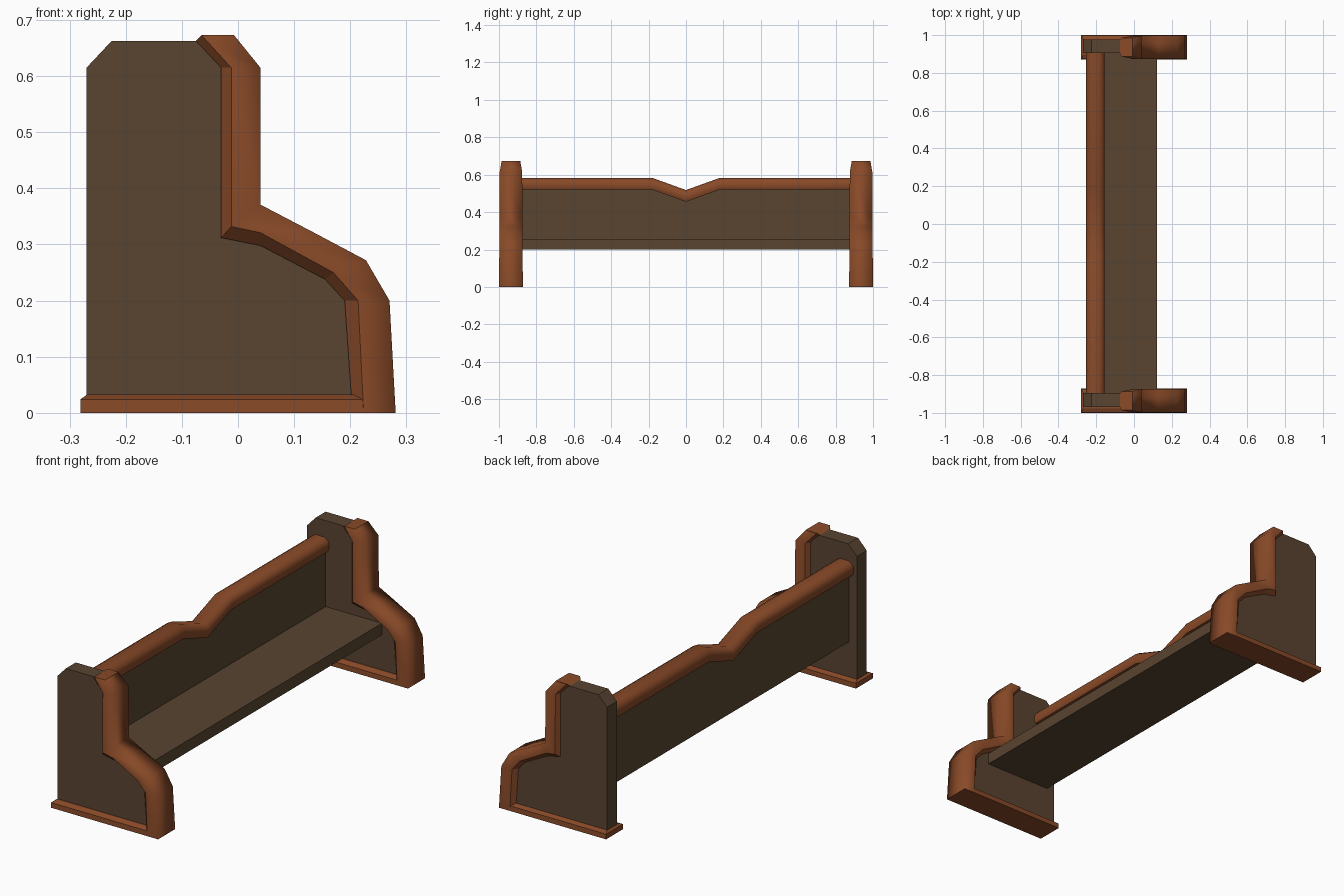
import bpy, bmesh

if "Cube" in bpy.data.objects:
    bpy.data.objects.remove(bpy.data.objects["Cube"])


def material(name, rgb):
    m = bpy.data.materials.new(name)
    m.diffuse_color = (*rgb, 1)
    m.use_nodes = True
    m.node_tree.nodes["Principled BSDF"].inputs["Base Color"].default_value = m.diffuse_color
    return m


DARK = material("dark brown wood", (0.100, 0.058, 0.030))
RED = material("reddish wood", (0.250, 0.068, 0.021))


def sweep(name, rings, mat, smooth_strips=()):
    """Skin equal-length closed rings of points and cap both ends."""
    bm = bmesh.new()
    vs = [[bm.verts.new(p) for p in r] for r in rings]
    n = len(vs[0])
    for a, b in zip(vs, vs[1:]):
        for i in range(n):
            j = (i + 1) % n
            f = bm.faces.new((a[i], a[j], b[j], b[i]))
            f.smooth = i in smooth_strips
    bm.faces.new(vs[0])
    bm.faces.new(vs[-1])
    bmesh.ops.recalc_face_normals(bm, faces=bm.faces)
    me = bpy.data.meshes.new(name)
    bm.to_mesh(me)
    bm.free()
    me.materials.append(mat)
    ob = bpy.data.objects.new(name, me)
    bpy.context.collection.objects.link(ob)
    return ob


def rect(x0, x1, y0, y1, z):
    return [(x0, y0, z), (x1, y0, z), (x1, y1, z), (x0, y1, z)]


# End panel outline (x, z)
PANEL = [(-.27, .02), (-.27, .615), (-.225, .663), (-.072, .663), (-.022, .615),
         (-.022, .32), (.04, .308), (.16, .244), (.2, .2), (.212, .02)]

# Front trim stations: inner edge, shoulder, outer edge, half width
TRIM = [((-.075, .663), (-.065, .673), (-.007, .673), .05),
        ((-.03, .615), (-.012, .615), (.04, .615), .06),
        ((-.03, .312), (-.012, .332), (.04, .371), .062),
        ((.04, .298), (.04, .321), (.13, .324), .062),
        ((.155, .238), (.17, .25), (.228, .272), .062),
        ((.19, .2), (.214, .2), (.27, .2), .062),
        ((.204, 0), (.224, 0), (.281, 0), .064)]

for side, label in ((-1, "left"), (1, "right")):
    yc = side * .936
    yp = yc + .005
    # End panel
    sweep(label + "_end_panel",
          [[(x, yp + d, z) for x, z in PANEL] for d in (-.037, .037)], DARK)
    # Armrest and leg trim
    rings = []
    for (a, b, c, w) in TRIM:
        rings.append([(a[0], yc - .038, a[1]), (b[0], yc - w, b[1]), (c[0], yc - w, c[1]),
                      (c[0], yc + w, c[1]), (b[0], yc + w, b[1]), (a[0], yc + .038, a[1])])
    sweep(label + "_front_trim", rings, RED, (1, 2, 3))
    # Foot plinth with bevelled top
    sweep(label + "_foot_plinth",
          [rect(-.281, .275, yc - .064, yc + .064, 0),
           rect(-.281, .26, yc - .063, yc + .063, .024),
           rect(-.268, .23, yc - .042, yc + .042, .033)], RED)

# Seat
sweep("seat", [rect(-.2, .122, -.905, .905, z) for z in (.2, .255)], DARK)

# Backrest and top rail share the notched top line (y, z)
LINE = [(-.905, .52), (-.18, .52), (0, .455), (.18, .52), (.905, .52)]
sweep("backrest", [[(-.23, y, .2), (-.173, y, .2), (-.173, y, z + .02), (-.23, y, z + .02)]
                   for y, z in LINE], DARK)
RAIL = [(-.043, 0), (.043, 0), (.049, .012), (.049, .036), (.041, .052), (.022, .063),
        (-.022, .063), (-.041, .052), (-.049, .036), (-.049, .012)]
sweep("top_rail", [[(-.204 + x, y, z + h) for x, h in RAIL] for y, z in LINE],
      RED, range(1, 10))
